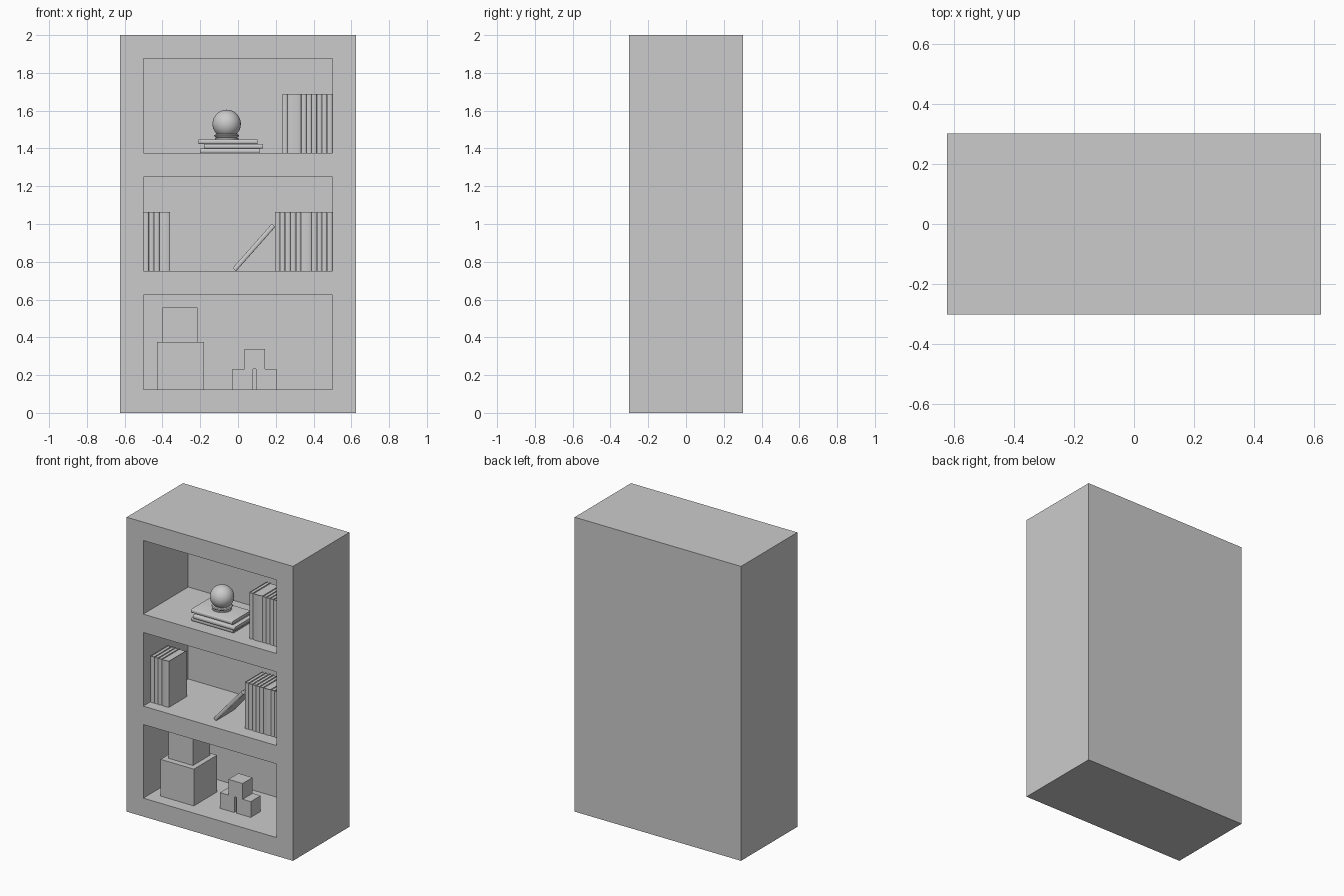
import bpy, bmesh, math
from mathutils import Vector

if "Cube" in bpy.data.objects:
    bpy.data.objects.remove(bpy.data.objects["Cube"])


def make_object(name, bm):
    bmesh.ops.recalc_face_normals(bm, faces=bm.faces[:])
    mesh = bpy.data.meshes.new(name)
    bm.to_mesh(mesh)
    bm.free()
    obj = bpy.data.objects.new(name, mesh)
    bpy.context.collection.objects.link(obj)
    return obj


def add_box(bm, lo, hi):
    lo, hi = Vector(lo), Vector(hi)
    verts = bmesh.ops.create_cube(bm, size=1)["verts"]
    for v in verts:
        v.co = (lo + hi) / 2 + v.co * (hi - lo)


def box(name, lo, hi):
    bm = bmesh.new()
    add_box(bm, lo, hi)
    return make_object(name, bm)


def smooth(obj, angle=35):
    bpy.ops.object.select_all(action="DESELECT")
    obj.select_set(True)
    bpy.context.view_layer.objects.active = obj
    bpy.ops.object.shade_smooth_by_angle(angle=math.radians(angle))


def book(name, loc, t=0.0245, depth=0.195, height=0.313, tilt=0.0):
    """Book standing on its end: rounded spine at y = 0, thickness along x."""
    bm = bmesh.new()
    cover, bulge, steps = 0.003, 0.006, 8

    def u_profile(half, front, back):
        arc = [math.pi * i / steps for i in range(steps + 1)]
        curve = [(-half * math.cos(a), front + bulge * (1 - math.sin(a))) for a in arc]
        return [(-half, back)] + curve + [(half, back)]

    outline = u_profile(t / 2, 0, depth)
    inner = u_profile(t / 2 - cover, cover, depth)
    n = len(outline)
    o0, o1, i0, i1 = [[bm.verts.new((x, y, z)) for x, y in p]
                      for p, z in ((outline, 0), (outline, height),
                                   (inner, 0), (inner, height))]
    for k in range(n - 1):
        for a, b in ((o0, o1), (o1, i1), (i1, i0), (i0, o0)):
            bm.faces.new((a[k], a[k + 1], b[k + 1], b[k]))
    for k in (0, n - 1):
        bm.faces.new((o0[k], o1[k], i1[k], i0[k]))
    # page block, set in from the cover edges
    h = t / 2 - cover
    add_box(bm, (-h, 0.008, 0.004), (h, depth - 0.005, height - 0.004))
    obj = make_object(name, bm)
    obj.location = loc
    obj.rotation_euler = (0, tilt, 0)
    smooth(obj)
    return obj


def book_row(name, x0, x1, y, z, thin_before, thin_after, wide):
    """Row of thin books with one wide volume, filling x0 to x1."""
    thin = (x1 - x0 - wide) / (thin_before + thin_after)
    x = x0
    for i, t in enumerate([thin] * thin_before + [wide] + [thin] * thin_after):
        book(f"{name}_{i + 1}", (x + t / 2, y, z), t=t - 0.0005)
        x += t


def lathe(name, profile, loc, steps=48):
    bm = bmesh.new()
    vs = [bm.verts.new((r, 0, z)) for r, z in profile]
    es = [bm.edges.new((vs[i], vs[i + 1])) for i in range(len(vs) - 1)]
    bmesh.ops.spin(bm, geom=vs + es, axis=(0, 0, 1), cent=(0, 0, 0),
                   angle=2 * math.pi, steps=steps)
    bmesh.ops.remove_doubles(bm, verts=bm.verts[:], dist=1e-5)
    obj = make_object(name, bm)
    obj.location = loc
    smooth(obj)
    return obj


# cabinet: solid block with three niches cut into the front
cabinet = box("cabinet", (-0.625, -0.3025, 0), (0.625, 0.3025, 2))
bm = bmesh.new()
for z in (0.125, 0.75, 1.375):
    add_box(bm, (-0.5, -0.4, z), (0.5, 0.18, z + 0.5))
cutter = make_object("niche_cutter", bm)
mod = cabinet.modifiers.new("niches", "BOOLEAN")
mod.object = cutter
mod.operation = "DIFFERENCE"
mod.solver = "EXACT"
bpy.context.view_layer.objects.active = cabinet
bpy.ops.object.modifier_apply(modifier="niches")
bpy.data.objects.remove(cutter)

# bottom shelf: stacked storage boxes and small blocks
box("large_box", (-0.43, -0.217, 0.125), (-0.18, 0.033, 0.375))
box("medium_box", (-0.40, -0.177, 0.375), (-0.215, 0.008, 0.558))
for side, x, z in (("left", -0.028, 0.125), ("right", 0.096, 0.125), ("top", 0.035, 0.232)):
    box(f"{side}_block", (x, -0.153, z), (x + 0.107, -0.046, z + 0.107))

# middle shelf: two rows and a leaning book
book_row("middle_left_book", -0.5, -0.36, -0.23, 0.75, 3, 0, 0.056)
book_row("middle_right_book", 0.195, 0.5, -0.21, 0.75, 5, 4, 0.056)
book("leaning_book", (-0.019, -0.225, 0.7585), tilt=math.radians(41.5))

# top shelf: row of books and a flat stack
book_row("upper_book", 0.235, 0.5, -0.22, 1.375, 1, 6, 0.072)
for i, (x, y) in enumerate(((-0.20, -0.215), (-0.18, -0.225), (-0.21, -0.205))):
    book(f"stacked_book_{i + 1}", (x, y, 1.375 + 0.0245 * (i + 0.5)),
         tilt=math.pi / 2)

# globe on a round stand
lathe("globe_stand", [(0, 0), (0.062, 0), (0.062, 0.006), (0.055, 0.009), (0.062, 0.013),
                      (0.066, 0.019), (0.062, 0.025), (0.054, 0.028), (0, 0.028)],
      (-0.06, -0.085, 1.4485))
R = 0.075
lathe("globe", [(R * math.sin(math.pi * i / 24), -R * math.cos(math.pi * i / 24))
                for i in range(25)], (-0.06, -0.085, 1.53))
